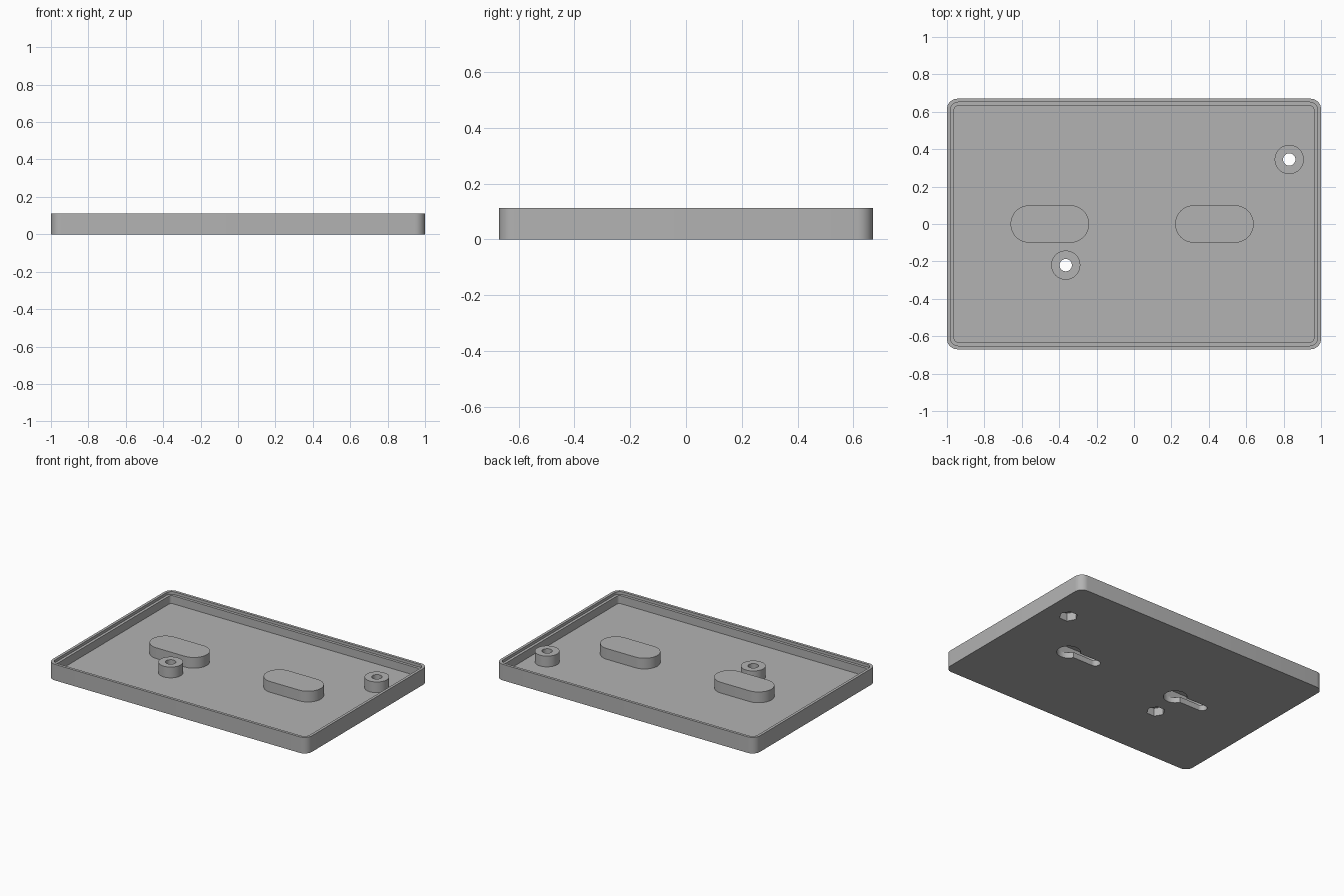
import bpy, bmesh
from math import cos, sin, pi, radians

H, FLOOR, LEDGE = 0.112, 0.037, 0.093

cube = bpy.data.objects.get("Cube")
if cube:
    bpy.data.objects.remove(cube, do_unlink=True)

grey = bpy.data.materials.new("plain_grey")
grey.use_nodes = True
colour = (0.45, 0.45, 0.45, 1)
grey.diffuse_color = colour
grey.node_tree.nodes["Principled BSDF"].inputs["Base Color"].default_value = colour


def rounded(hx, hy, r, steps=8):
    """Outline of a rounded rectangle, counter-clockwise."""
    pts = []
    for i, (sx, sy) in enumerate([(1, 1), (-1, 1), (-1, -1), (1, -1)]):
        for k in range(steps + 1):
            a = (i + k / steps) * pi / 2
            pts.append((sx * (hx - r) + r * cos(a), sy * (hy - r) + r * sin(a)))
    return pts


def circle(x, y, r, n=48):
    return [(x + r * cos(2 * pi * k / n), y + r * sin(2 * pi * k / n)) for k in range(n)]


def stadium(x1, x2, r, n=24):
    right = [(x2 + r * sin(pi * k / n), -r * cos(pi * k / n)) for k in range(n + 1)]
    left = [(x1 - r * sin(pi * k / n), r * cos(pi * k / n)) for k in range(n + 1)]
    return right + left


def loft(name, rings):
    """Skin a stack of (outline, z) rings and cap both ends."""
    bm = bmesh.new()
    loops = [[bm.verts.new((x, y, z)) for x, y in pts] for pts, z in rings]
    for a, b in zip(loops, loops[1:]):
        n = len(a)
        for i in range(n):
            j = (i + 1) % n
            bm.faces.new((a[i], a[j], b[j], b[i]))
    bm.faces.new(loops[0][::-1])
    bm.faces.new(loops[-1])
    bmesh.ops.recalc_face_normals(bm, faces=bm.faces)
    mesh = bpy.data.meshes.new(name)
    bm.to_mesh(mesh)
    bm.free()
    mesh.materials.append(grey)
    ob = bpy.data.objects.new(name, mesh)
    bpy.context.collection.objects.link(ob)
    return ob


def prism(name, pts, z0, z1):
    return loft(name, [(pts, z0), (pts, z1)])


# Tray: outer wall, stepped rim and sunken floor
outer = rounded(1, 0.67, 0.056)
step = rounded(0.981, 0.651, 0.04)
inner = rounded(0.962, 0.632, 0.022)
tray = loft("tray", [(outer, 0), (outer, H), (step, H), (step, LEDGE),
                     (inner, LEDGE), (inner, FLOOR)])
added, cut = [], []

# Hanger pods with keyhole slots opening underneath
for x in (-0.45, 0.43):
    a, b = x - 0.11, x + 0.11
    added.append(prism("hanger_pod", stadium(a, b, 0.1), FLOOR - 0.02, H))
    cut.append(prism("keyhole_entry", circle(b, 0, 0.075), -0.1, 0.06))
    cut.append(prism("keyhole_slot", stadium(a, b, 0.033), -0.1, 0.06))
    cut.append(prism("keyhole_channel", stadium(a, b, 0.078), 0.039, 0.093))

# Screw bosses with a through hole and a hexagonal nut pocket
for x, y in ((0.83, 0.345), (-0.365, -0.22)):
    added.append(prism("screw_boss", circle(x, y, 0.078), FLOOR - 0.02, H))
    cut.append(prism("screw_hole", circle(x, y, 0.033), -0.2, 0.2))
    cut.append(prism("nut_pocket", circle(x, y, 0.06, 6), -0.1, 0.056))

# Combine everything into one solid
for parts, op in ((added, 'UNION'), (cut, 'DIFFERENCE')):
    for part in parts:
        part.hide_render = True
        mod = tray.modifiers.new(part.name, 'BOOLEAN')
        mod.operation, mod.object, mod.solver = op, part, 'EXACT'
bpy.context.view_layer.update()
solid = bpy.data.meshes.new_from_object(
    tray.evaluated_get(bpy.context.evaluated_depsgraph_get()))
tray.modifiers.clear()
tray.data = solid
for part in added + cut:
    bpy.data.objects.remove(part, do_unlink=True)

for ob in bpy.context.selected_objects:
    ob.select_set(False)
bpy.context.view_layer.objects.active = tray
tray.select_set(True)
bpy.ops.object.shade_smooth_by_angle(angle=radians(30))
